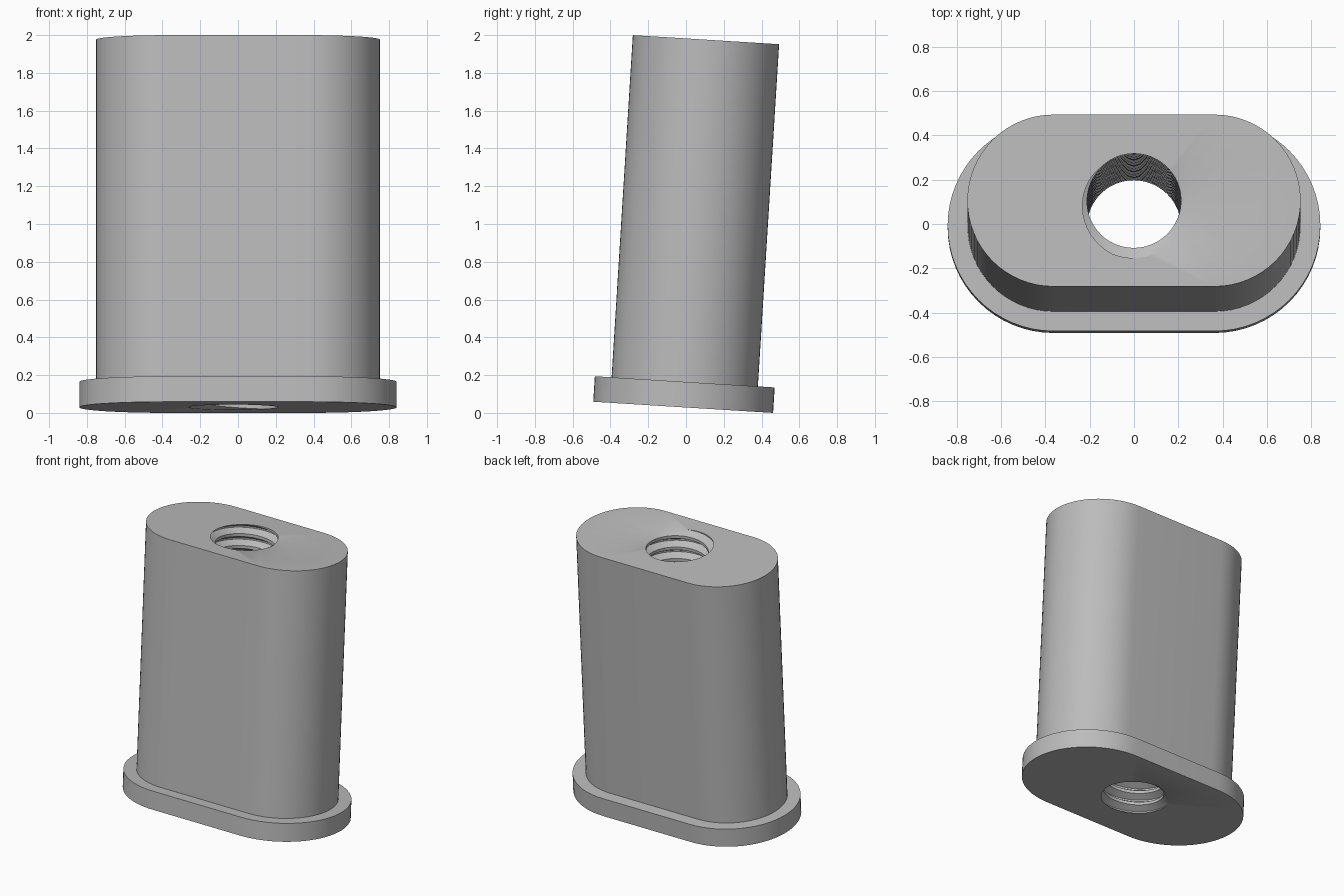
import bpy
import bmesh
from math import sin, cos, pi, radians
from mathutils import Matrix, Vector

cube = bpy.data.objects.get("Cube")
if cube:
    bpy.data.objects.remove(cube)

# Overall sizes
LENGTH, FLANGE_H = 1.95, 0.135
BODY_R, FLANGE_R, STRAIGHT = 0.388, 0.477, 0.363
MINOR_R, MAJOR_R, TURNS = 0.212, 0.26, 22.25
PITCH = LENGTH / TURNS
TILT = radians(3.55)
ARC, STEPS = 32, 48

grey = bpy.data.materials.new("plain_grey")
grey.use_nodes = True
colour = (0.5, 0.5, 0.5, 1)
grey.diffuse_color = colour
grey.node_tree.nodes["Principled BSDF"].inputs["Base Color"].default_value = colour

bm = bmesh.new()


def stadium(radius, z):
    """Ring of vertices with straight sides and round ends."""
    ring = []
    for side in (1, -1):
        for i in range(ARC + 1):
            a = -pi / 2 + pi * i / ARC
            ring.append(bm.verts.new((side * (STRAIGHT + radius * cos(a)),
                                      side * radius * sin(a), z)))
    return ring


def loft(a, b, closed=True):
    for i in range(len(a) if closed else len(a) - 1):
        j = (i + 1) % len(a)
        bm.faces.new((a[i], a[j], b[j], b[i]))


# Threaded bore: a trapezoid profile swept along a helix
profile = [(0.0625, MAJOR_R), (0.375, MINOR_R), (0.625, MINOR_R),
           (0.9375, MAJOR_R), (1.0625, MAJOR_R)]
previous = None
for k in range(-3 * STEPS, (int(TURNS) + 3) * STEPS + 1):
    a = 2 * pi * k / STEPS + pi
    row = [bm.verts.new((r * cos(a), r * sin(a), PITCH * (k / STEPS + p)))
           for p, r in profile]
    if previous:
        loft(previous, row, closed=False)
    previous = row
bmesh.ops.remove_doubles(bm, verts=bm.verts[:], dist=1e-5)

# Trim the thread flush with both ends
for z, direction in ((0, -1), (LENGTH, 1)):
    bmesh.ops.bisect_plane(bm, geom=bm.verts[:] + bm.edges[:] + bm.faces[:],
                           dist=1e-6, plane_co=(0, 0, z),
                           plane_no=(0, 0, direction), clear_outer=True)

# Flange and body walls, with the ledge between them
rings = [stadium(r, z) for r, z in ((FLANGE_R, 0), (FLANGE_R, FLANGE_H),
                                    (BODY_R, FLANGE_H), (BODY_R, LENGTH))]
for lower, upper in zip(rings, rings[1:]):
    loft(lower, upper)

# End faces between the outline and the bore
for z, direction in ((0, -1), (LENGTH, 1)):
    rim = [e for e in bm.edges if e.is_boundary
           and all(abs(v.co.z - z) < 1e-4 for v in e.verts)]
    bmesh.ops.triangle_fill(bm, edges=rim, use_beauty=True,
                            normal=(0, 0, direction))
bmesh.ops.recalc_face_normals(bm, faces=bm.faces[:])

mesh = bpy.data.meshes.new("flanged_sleeve")
bm.to_mesh(mesh)
bm.free()
mesh.materials.append(grey)
sleeve = bpy.data.objects.new("flanged_sleeve", mesh)
bpy.context.collection.objects.link(sleeve)

# Lean the sleeve back with its lowest edge on the ground
mesh.transform(Matrix.Translation(Vector((0, -0.015, FLANGE_R * sin(TILT))))
               @ Matrix.Rotation(-TILT, 4, 'X'))

bpy.ops.object.select_all(action='DESELECT')
sleeve.select_set(True)
bpy.context.view_layer.objects.active = sleeve
bpy.ops.object.shade_smooth_by_angle(angle=radians(30))
